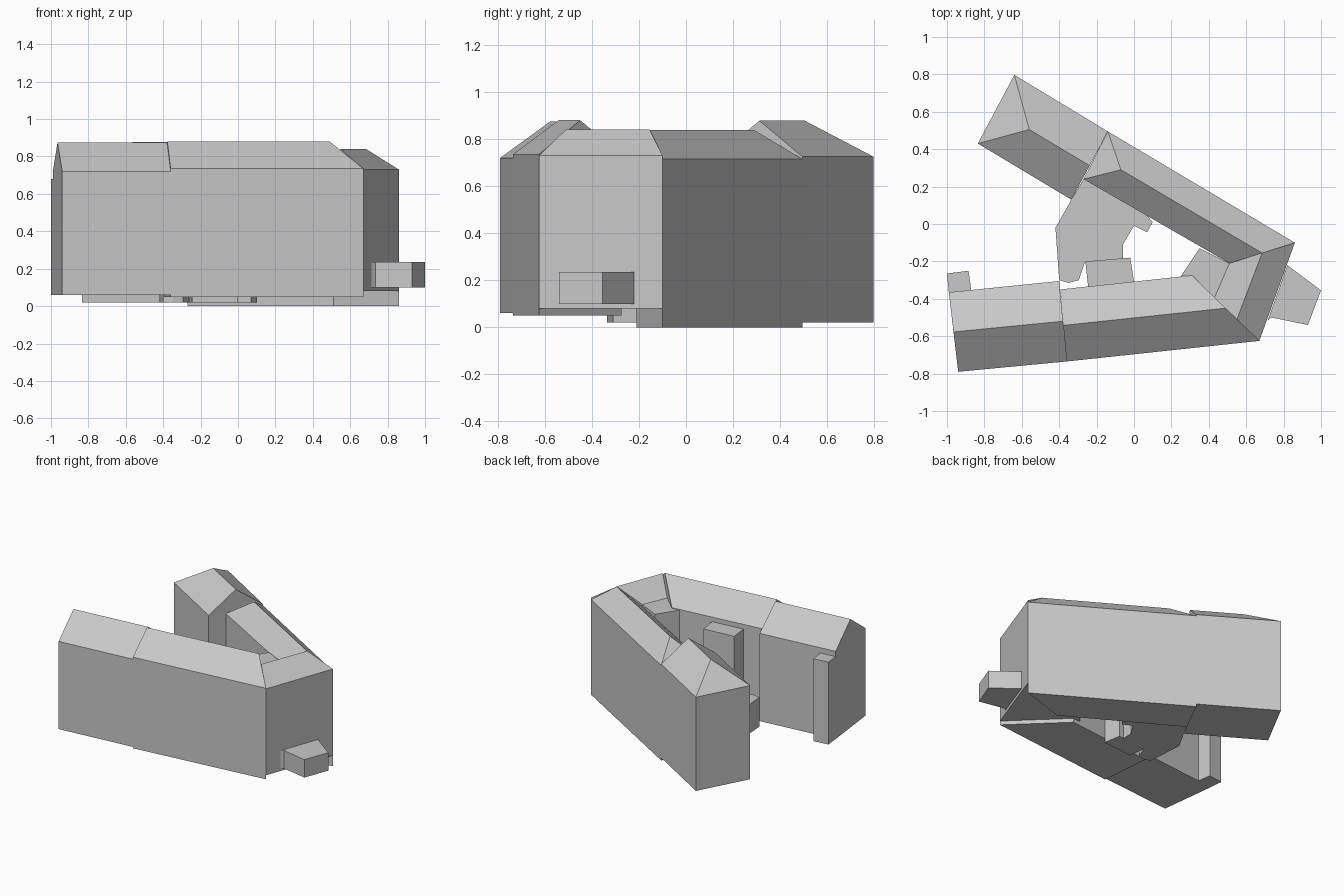
import bpy
import bmesh

cube = bpy.data.objects.get("Cube")
if cube:
    bpy.data.objects.remove(cube, do_unlink=True)

# Single plain material
grey = bpy.data.materials.new("plain_grey")
grey.use_nodes = True
colour = (0.58, 0.58, 0.58, 1)
grey.diffuse_color = colour
grey.node_tree.nodes["Principled BSDF"].inputs["Base Color"].default_value = colour


def finish(name, bm):
    bmesh.ops.recalc_face_normals(bm, faces=bm.faces)
    mesh = bpy.data.meshes.new(name)
    bm.to_mesh(mesh)
    bm.free()
    mesh.materials.append(grey)
    obj = bpy.data.objects.new(name, mesh)
    bpy.context.collection.objects.link(obj)


def prism(bm, outline, bottom, top):
    """Walls and floor over an outline; returns the top ring."""
    low = [bm.verts.new((x, y, bottom)) for x, y in outline]
    high = [bm.verts.new((x, y, top)) for x, y in outline]
    bm.faces.new(low)
    for i in range(len(low)):
        j = (i + 1) % len(low)
        bm.faces.new((low[i], low[j], high[j], high[i]))
    return high


def flat_block(name, outline, bottom, top):
    bm = bmesh.new()
    bm.faces.new(prism(bm, outline, bottom, top))
    finish(name, bm)


def roofed_wing(name, outline, ridge, bottom, eave, peak):
    """Four-sided wing; the ridge runs from the side d-a to the side b-c."""
    bm = bmesh.new()
    a, b, c, d = prism(bm, outline, bottom, eave)
    r, s = [bm.verts.new((x, y, peak)) for x, y in ridge]
    for face in ((a, b, s, r), (c, d, r, s), (b, c, s), (d, a, r)):
        bm.faces.new(face)
    finish(name, bm)


# Shared mitre corners where wings meet
outer_front, inner_front = (0.67, -0.625), (0.43, -0.395)
outer_back, inner_back = (0.86, -0.10), (0.51, -0.21)
back_ridge = (0.685, -0.155)

# Pitched-roof wings around the courtyard
roofed_wing("front_end_wing",
            [(-0.94, -0.79), (-0.36, -0.735), (-0.40, -0.305), (-0.99, -0.365)],
            [(-0.965, -0.577), (-0.38, -0.52)], 0.06, 0.72, 0.875)
roofed_wing("front_main_wing",
            [(-0.36, -0.735), outer_front, (0.31, -0.275), (-0.395, -0.35)],
            [(-0.378, -0.542), (0.49, -0.45)], 0.05, 0.735, 0.88)
roofed_wing("side_wing",
            [outer_front, outer_back, inner_back, inner_front],
            [(0.55, -0.51), back_ridge], 0.08, 0.73, 0.84)
roofed_wing("back_main_wing",
            [outer_back, (-0.14, 0.495), (-0.27, 0.24), inner_back],
            [back_ridge, (-0.07, 0.29)], 0.0, 0.715, 0.838)
roofed_wing("back_end_wing",
            [(-0.14, 0.495), (-0.64, 0.797), (-0.835, 0.43), (-0.335, 0.13)],
            [(-0.237, 0.312), (-0.56, 0.505)], 0.02, 0.725, 0.878)

# Flat-roofed additions
flat_block("courtyard_corner",
           [(0.35, -0.13), inner_back, inner_front, (0.31, -0.275), (0.25, -0.28)],
           0.08, 0.73)
flat_block("end_stair_tower",
           [(-1.0, -0.265), (-0.885, -0.25), (-0.87, -0.353), (-0.99, -0.365)],
           0.06, 0.68)
flat_block("courtyard_tower",
           [(-0.26, -0.20), (-0.02, -0.18), (0.0, -0.31), (-0.245, -0.335)],
           0.02, 0.70)
flat_block("low_courtyard_annex",
           [(-0.42, -0.02), (-0.335, 0.13), (-0.27, 0.24), (0.07, 0.045),
            (0.10, 0.01), (0.07, -0.045), (0.0, -0.01), (-0.06, -0.11),
            (-0.06, -0.19), (-0.265, -0.21), (-0.295, -0.30), (-0.35, -0.315),
            (-0.40, -0.30)], 0.02, 0.24)
flat_block("entrance_block",
           [(0.82, -0.22), (1.0, -0.355), (0.93, -0.54), (0.735, -0.50),
            (0.715, -0.515)], 0.10, 0.235)
